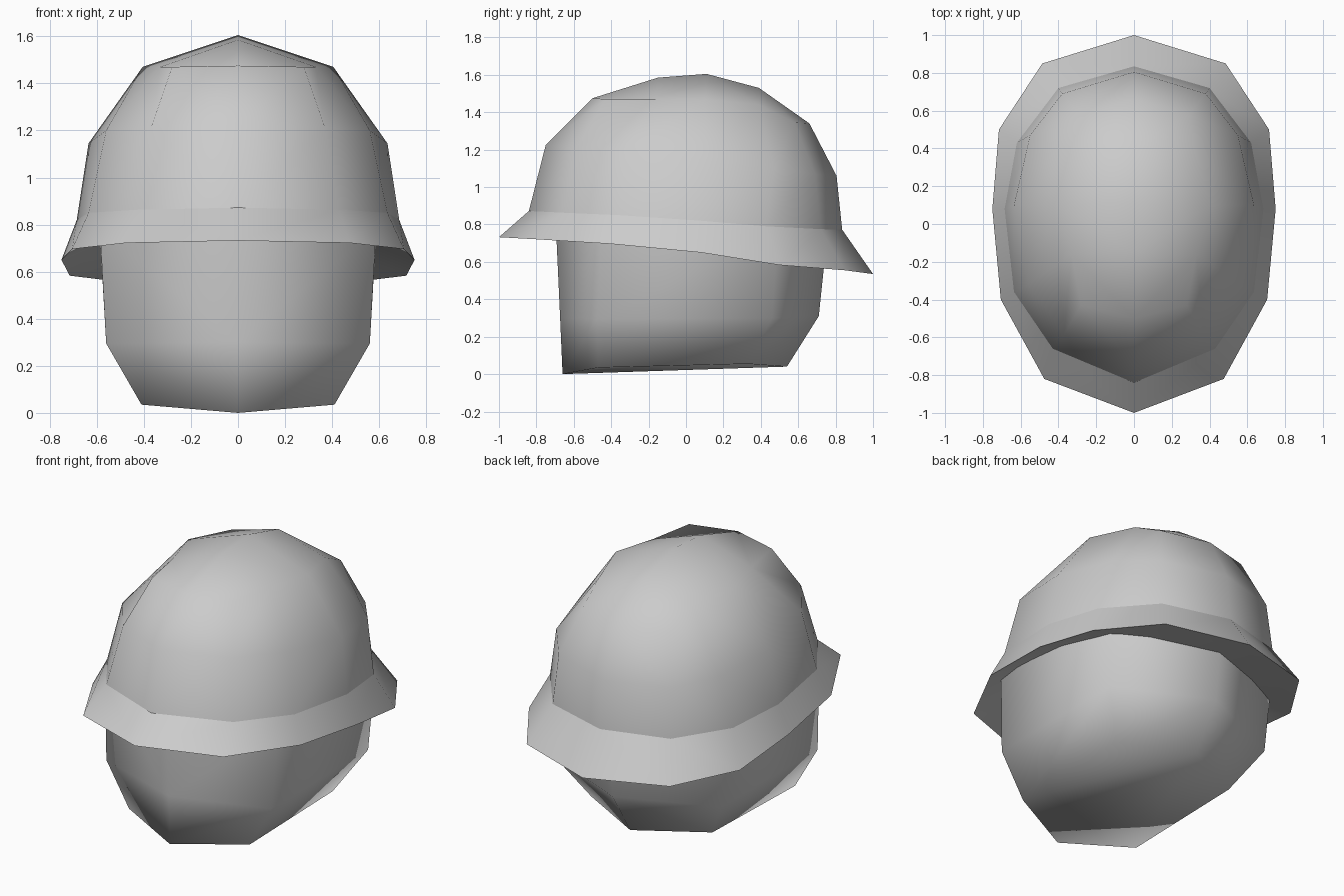
import bpy
import bmesh

cube = bpy.data.objects.get("Cube")
if cube:
    bpy.data.objects.remove(cube, do_unlink=True)

grey = bpy.data.materials.new("light_grey")
grey.use_nodes = True
grey.diffuse_color = (0.6, 0.6, 0.6, 1)
grey.node_tree.nodes["Principled BSDF"].inputs["Base Color"].default_value = (0.6, 0.6, 0.6, 1)


def half_shell(name, rings, crown=None, floor=False):
    """Bridge half rings (front to back along +x, lowest first), then mirror across x."""
    bm = bmesh.new()
    loops = [[bm.verts.new(p) for p in ring] for ring in rings]
    for low, high in zip(loops, loops[1:]):
        for i in range(len(low) - 1):
            bm.faces.new((low[i], low[i + 1], high[i + 1], high[i]))
    if crown:
        # Quads between the last ring and the centre line, corner quads at both ends
        top = loops[-1]
        spine = [bm.verts.new(p) for p in crown]
        bm.faces.new((top[0], top[1], top[2], spine[0]))
        for i in range(len(spine) - 1):
            bm.faces.new((spine[i], top[i + 2], top[i + 3], spine[i + 1]))
        bm.faces.new((spine[-1], top[-3], top[-2], top[-1]))
    if floor:
        bm.faces.new(loops[0][::-1])
    mesh = bpy.data.meshes.new(name)
    bm.to_mesh(mesh)
    bm.free()
    for face in mesh.polygons:
        face.use_smooth = True
    mesh.materials.append(grey)
    obj = bpy.data.objects.new(name, mesh)
    bpy.context.collection.objects.link(obj)
    mirror = obj.modifiers.new("Mirror", "MIRROR")
    mirror.use_axis[0] = True
    mirror.merge_threshold = 0.001


# Helmet rings: flared rim, crease, and two rings up the dome
rim = [(0, -1, .732), (.475, -.82, .722), (.705, -.4, .696), (.75, .08, .65),
       (.715, .5, .583), (.485, .85, .555), (0, 1, .535)]
crease = [(0, -.84, .872), (.43, -.66, .863), (.635, -.36, .85), (.685, .08, .82),
          (.62, .43, .79), (.4, .72, .775), (0, .835, .772)]
dome_middle = [(0, -.75, 1.225), (.37, -.585, 1.21), (.56, -.32, 1.2), (.635, .1, 1.145),
               (.55, .47, 1.1), (.38, .69, 1.07), (0, .805, 1.06)]
dome_upper = [(0, -.5, 1.475), (.28, -.43, 1.47), (.33, -.16, 1.47), (.405, .1, 1.47),
              (.32, .39, 1.44), (.29, .58, 1.345), (0, .66, 1.34)]
dome_crown = [(0, -.15, 1.585), (0, .11, 1.605), (0, .39, 1.53)]

# The underside of the brim rises gently inwards to meet the head
brim_inner = [(x * .76, y * .68, z + .08) for x, y, z in rim]

half_shell("helmet_brim", [rim, crease])
half_shell("helmet_brim_underside", [brim_inner, rim])
half_shell("helmet_dome", [crease, dome_middle, dome_upper], crown=dome_crown)

# Head: shallow keel underneath, jaw ring, and walls running up inside the helmet
chin = [(0, -.66, 0), (.41, -.47, .035), (.41, .33, .055), (0, .54, .04)]
jaw = [(0, -.673, .3), (.56, -.475, .295), (.56, .46, .3), (0, .71, .31)]
head_top = [(0, -.695, .78), (.587, -.45, .78), (.587, .49, .76), (0, .755, .74)]

half_shell("head", [chin, jaw, head_top], floor=True)
